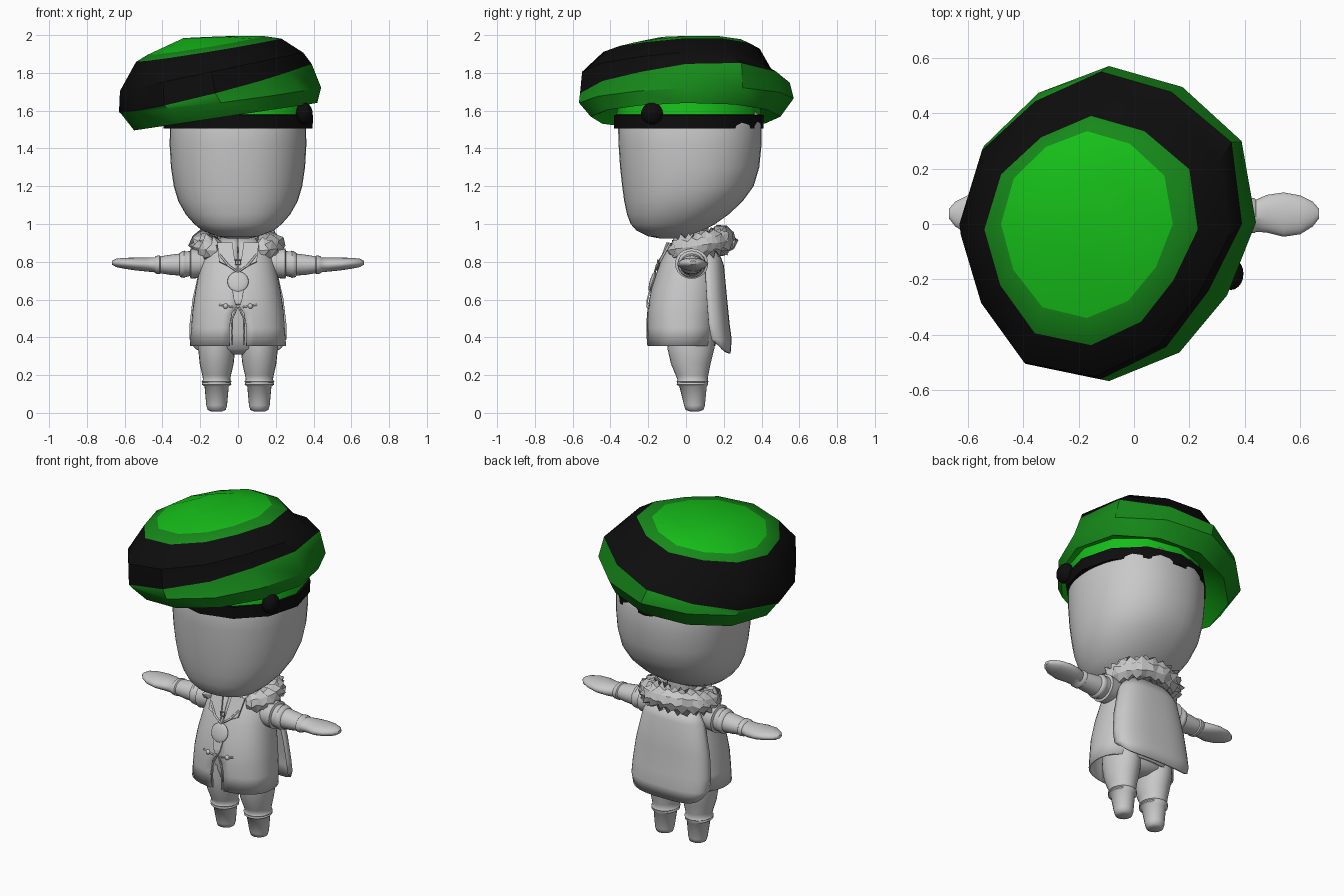
import bpy, bmesh, math, random
from mathutils import Vector

if "Cube" in bpy.data.objects:
    bpy.data.objects.remove(bpy.data.objects["Cube"])
random.seed(4)
TAU = 2 * math.pi


def material(name, rgb):
    m = bpy.data.materials.new(name)
    m.diffuse_color = (*rgb, 1)
    m.use_nodes = True
    m.node_tree.nodes["Principled BSDF"].inputs["Base Color"].default_value = m.diffuse_color
    return m


GREY = material("grey", (0.58, 0.58, 0.58))
BRIGHT = material("bright green", (0.008, 0.52, 0.01))
MID = material("mid green", (0.008, 0.25, 0.01))
BLACK = material("black", (0.004, 0.004, 0.004))


def finish(ob, angle):
    bpy.ops.object.select_all(action='DESELECT')
    ob.select_set(True)
    bpy.context.view_layer.objects.active = ob
    if angle:
        bpy.ops.object.shade_smooth_by_angle(angle=math.radians(angle))
    return ob


def loft(name, rings, mats=(GREY,), bands=None, closed=True, caps=(True, True), angle=40, thick=0):
    """Skin equal-length point rings; bands gives the material index of each strip."""
    bm = bmesh.new()
    vs = [[bm.verts.new(p) for p in r] for r in rings]
    n = len(vs[0])
    for i in range(len(vs) - 1):
        for k in range(n if closed else n - 1):
            j = (k + 1) % n
            f = bm.faces.new((vs[i][k], vs[i][j], vs[i + 1][j], vs[i + 1][k]))
            f.material_index = bands[i] if bands else 0
    for use, r in zip(caps, (vs[0], vs[-1])):
        if use and closed:
            bm.faces.new(r)
    bmesh.ops.recalc_face_normals(bm, faces=bm.faces)
    me = bpy.data.meshes.new(name)
    bm.to_mesh(me)
    bm.free()
    for m in mats:
        me.materials.append(m)
    ob = bpy.data.objects.new(name, me)
    bpy.context.collection.objects.link(ob)
    if thick:
        s = ob.modifiers.new("thickness", 'SOLIDIFY')
        s.thickness, s.offset = thick, 0
    return finish(ob, angle)


def spow(v, p):
    return math.copysign(abs(v) ** p, v)


def oval(z, rx, y0, y1, x=0, n=32, p=1.0, gap=0.0):
    """Horizontal oval from y0 to y1, starting at the front; gap opens it there."""
    out = []
    for k in range(n):
        a = -TAU / 4 + (gap + (TAU - 2 * gap) * k / (n - 1) if gap else TAU * k / n)
        out.append(Vector((x + rx * spow(math.cos(a), p),
                           (y0 + y1) / 2 + (y1 - y0) / 2 * spow(math.sin(a), p), z)))
    return out


def ball(name, loc, scale, mat=GREY, seg=20):
    bpy.ops.mesh.primitive_uv_sphere_add(segments=seg, ring_count=seg // 2, location=loc)
    ob = bpy.context.object
    ob.name, ob.scale = name, scale
    ob.data.materials.append(mat)
    return finish(ob, 60)


def cord(name, pts, r, cyclic=False):
    cu = bpy.data.curves.new(name, 'CURVE')
    cu.dimensions, cu.bevel_depth, cu.bevel_resolution = '3D', r, 1
    sp = cu.splines.new('POLY')
    sp.points.add(len(pts) - 1)
    for q, p in zip(sp.points, pts):
        q.co = (*p, 1)
    sp.use_cyclic_u = cyclic
    cu.materials.append(GREY)
    ob = bpy.data.objects.new(name, cu)
    bpy.context.collection.objects.link(ob)


# Beret: tilted, slightly irregular twelve-sided rings from crown to headband
WOBBLE = [1.0, 1.07, 1.0, 1.0, .93, .97, 1.0, .98, 1.06, 1.02, .93, .88]


def hat_ring(cx, cy, rx, ry, z, slope_x, slope_y, wob):
    out = []
    for k, w in enumerate(WOBBLE):
        a, s = TAU * k / 12, 1 + (w - 1) * wob
        x, y = cx + rx * s * math.cos(a), cy + ry * s * math.sin(a)
        out.append(Vector((x, y, z + slope_x * x + slope_y * y)))
    return out


loft("beret", [
    hat_ring(-.14, .02, .15, .16, 1.995, .04, .01, .5),
    hat_ring(-.17, 0, .31, .335, 1.972, .16, .03, .6),
    hat_ring(-.155, -.02, .385, .41, 1.945, .16, .02, .9),
    hat_ring(-.14, -.04, .485, .50, 1.835, .21, 0, 1),
    hat_ring(-.12, 0, .51, .55, 1.75, .25, .05, 1),
    hat_ring(-.09, .005, .53, .565, 1.665, .13, .02, .6),
    hat_ring(-.065, 0, .485, .50, 1.578, .15, 0, .4),
    hat_ring(0, .015, .375, .375, 1.63, .06, 0, 0),
    hat_ring(0, .015, .385, .385, 1.57, 0, 0, 0)],
    (BRIGHT, MID, BLACK), [0, 1, 2, 2, 1, 1, 0, 0], caps=(True, False), angle=35)
loft("headband", [hat_ring(0, .015, r, r, z, 0, 0, 0) for r, z in
                  ((.33, 1.51), (.395, 1.505), (.397, 1.577), (.37, 1.58))],
     (BLACK,), caps=(False, False), angle=30)
ball("headband_button", (.35, -.18, 1.585), (.045, .058, .058), BLACK)

# Head: rounded box with a forward chin
HEAD = [(.922, .05, -.13, -.03), (.935, .11, -.2, .03), (.965, .19, -.262, .09), (1.0, .232, -.293, .155),
        (1.05, .276, -.312, .225), (1.12, .316, -.327, .3), (1.2, .34, -.338, .358), (1.3, .355, -.349, .388),
        (1.42, .362, -.357, .4), (1.52, .36, -.36, .4), (1.6, .34, -.34, .38)]
loft("head", [oval(z, w, a, b, n=40, p=.9) for z, w, a, b in HEAD], angle=80)
loft("neck", [oval(z, .085, -.05, .12) for z in (.86, 1.0)])

# Coat: flared, with an opening at the lower front
COAT = [(.355, .25, -.2, .15, .13), (.45, .243, -.202, .16, .14), (.53, .237, -.2, .165, .09),
        (.57, .232, -.195, .17, .004), (.65, .22, -.18, .17, .004), (.75, .2, -.148, .17, .004),
        (.83, .18, -.115, .16, .004), (.89, .13, -.08, .14, .004), (.93, .08, -.04, .11, .004)]
loft("coat", [oval(z, w, a, b, n=41, p=.85, gap=g) for z, w, a, b, g in COAT],
     closed=False, angle=50, thick=.01)
loft("trouser_seat", [oval(z, w, -d + .03, d + .03) for z, w, d in
                      ((.31, .06, .06), (.34, .17, .11), (.42, .2, .13), (.56, .2, .13))], angle=60)

# Cape hanging at the back
rows = []
for z, w, ys, yb, lift in ((.86, .14, .1, .165, 0), (.78, .195, .1, .195, 0), (.6, .235, .11, .212, 0),
                           (.47, .25, .12, .225, 0), (.39, .25, .135, .236, 0), (.315, .235, .15, .23, .06)):
    row = []
    for k in range(21):
        u = k / 10 - 1
        a = u * TAU / 4
        row.append(Vector((w * spow(math.sin(a), .75),
                           ys + (yb - ys) * abs(math.cos(a)) ** .75, z + lift * abs(u) ** 3)))
    rows.append(row)
loft("cape", rows, closed=False, angle=60, thick=.012)

# Fur collar: spiky tube open at the front
rings = []
for i in range(37):
    a = math.radians(-58 + 296 * i / 36)
    c = Vector((.178 * math.cos(a), .06 + .135 * math.sin(a), .885 + .03 * math.sin(a)))
    out = Vector((math.cos(a), math.sin(a), 0))
    end = .6 if i in (0, 36) else 1
    ring = []
    for k in range(10):
        b = TAU * k / 10
        r = (.077 if (i + k) % 2 else .052) * random.uniform(.9, 1.12) * end
        ring.append(c + out * r * math.cos(b) + Vector((0, 0, r * math.sin(b))))
    rings.append(ring)
loft("fur_collar", rings, angle=0)

# Arms with layered sleeve cuffs and mitten hands, legs with ankle cuffs
ARM = [(.14, .79, .07, .03, .07), (.23, .79, .078, .03, .085), (.25, .79, .08, .03, .088),
       (.255, .79, .066, .03, .073), (.28, .787, .068, .03, .072), (.285, .787, .072, .03, .075),
       (.305, .785, .066, .03, .07), (.31, .785, .058, .03, .062), (.36, .784, .053, .03, .06),
       (.41, .784, .045, .03, .055), (.415, .784, .05, .03, .063), (.435, .784, .047, .03, .063),
       (.44, .784, .04, .03, .058), (.48, .785, .037, .037, .068), (.54, .788, .034, .034, .08),
       (.6, .792, .029, .033, .07), (.645, .794, .022, .036, .045), (.667, .795, .01, .037, .018)]
LEG = [(.008, .03, .02, .07), (.016, .048, -.003, .093), (.04, .055, -.01, .1), (.14, .064, -.035, .11),
       (.15, .078, -.05, .118), (.16, .074, -.047, .116), (.165, .08, -.05, .12), (.175, .072, -.045, .115),
       (.2, .076, -.055, .118), (.26, .09, -.08, .13), (.34, .098, -.098, .15), (.44, .095, -.1, .15)]
for s, side in ((1, "left"), (-1, "right")):
    loft(side + "_arm", [[Vector((s * x, yc + ry * math.cos(TAU * k / 24), zc + rz * math.sin(TAU * k / 24)))
                          for k in range(24)] for x, zc, rz, yc, ry in ARM], angle=50)
    loft(side + "_leg", [oval(z, r, a, b, x=s * .113, n=24) for z, r, a, b in LEG], angle=55)
    # Coat fastenings and opening trim
    ball(side + "_coat_button", (s * .065, -.197, .565), (.014, .014, .014), seg=12)
    cord(side + "_coat_strap", [(s * .025, -.201, .56), (s * .1, -.19, .572)], .005)
    cord(side + "_opening_trim", [(s * .004, -.198, .56), (s * .03, -.203, .5),
                                  (s * .033, -.204, .43), (s * .03, -.202, .36)], .005)
    # Shirt collar flap
    loft(side + "_lapel", [[Vector((s * .01, -.152, .755)), Vector((s * .03, -.1, .9))],
                           [Vector((s * .1, -.14, .8)), Vector((s * .11, -.085, .9))]],
         closed=False, angle=0, thick=.01)

# Necklace, clasp, medallion and its ribbon
cord("necklace", [(-.1, -.12, .84), (-.05, -.155, .78), (0, -.165, .745),
                  (.05, -.155, .78), (.1, -.12, .84)], .006)
cord("clasp", [(x, -.15, z) for x, z in ((-.014, .785), (.014, .785), (.014, .81), (-.014, .81))], .004, True)
medal = ball("medallion", (0, -.178, .695), (.056, .014, .056), seg=24)
medal.rotation_euler.x = math.radians(-16)
loft("medallion_ribbon", [[Vector((-w, y, z)), Vector((w, y, z))] for w, y, z in
                          ((.03, -.19, .65), (.022, -.204, .6), (.012, -.206, .575))],
     closed=False, angle=0, thick=.008)
